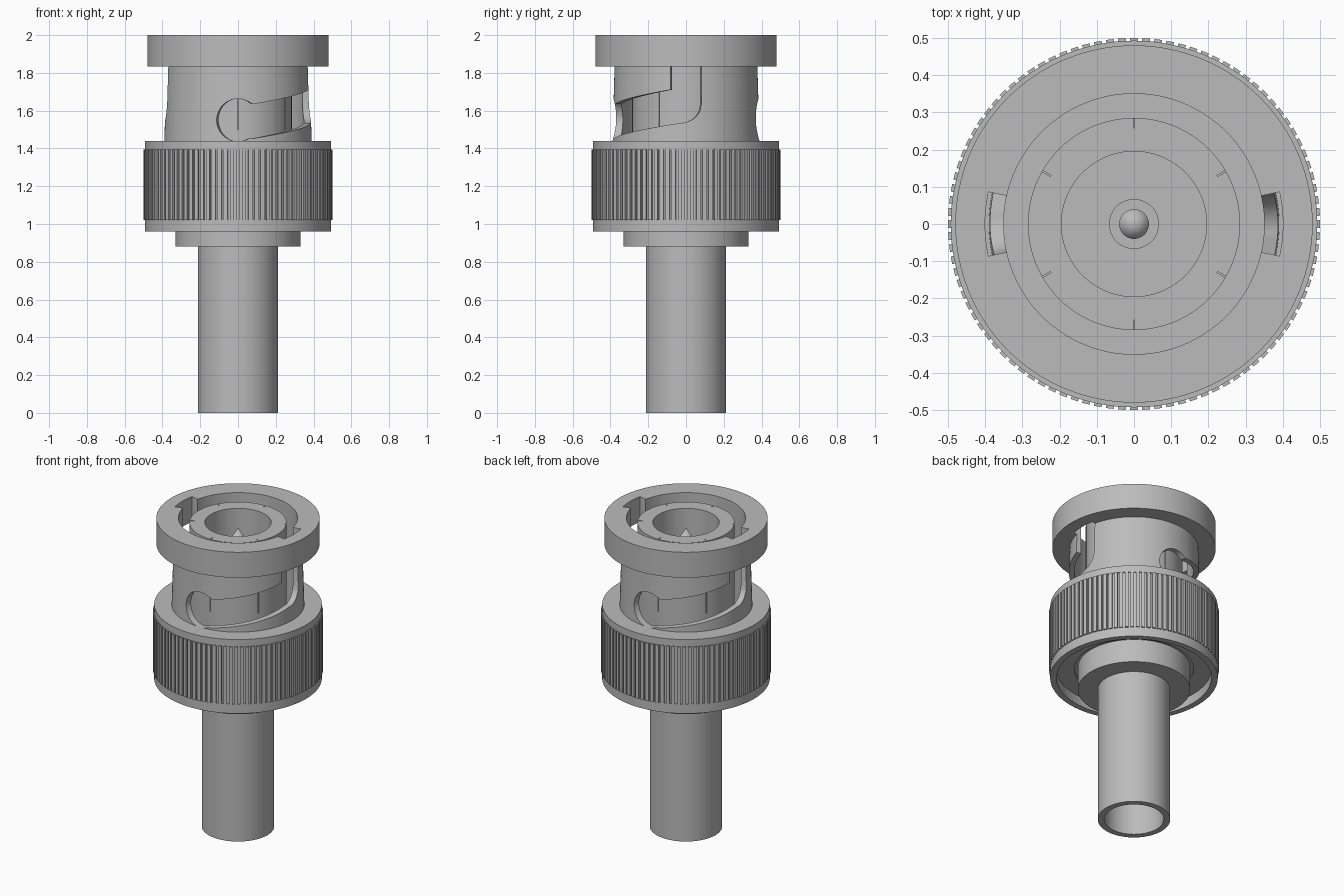
import bpy, bmesh
from math import sin, cos, pi, radians, sqrt, asin

if "Cube" in bpy.data.objects:
    bpy.data.objects.remove(bpy.data.objects["Cube"])

metal = bpy.data.materials.new("grey_metal")
metal.use_nodes = True
GREY = (0.5, 0.5, 0.5, 1)
metal.diffuse_color = GREY
metal.node_tree.nodes["Principled BSDF"].inputs["Base Color"].default_value = GREY


def finish(name, bm):
    bmesh.ops.recalc_face_normals(bm, faces=bm.faces)
    mesh = bpy.data.meshes.new(name)
    bm.to_mesh(mesh)
    bm.free()
    mesh.materials.append(metal)
    ob = bpy.data.objects.new(name, mesh)
    bpy.context.collection.objects.link(ob)
    return ob


def revolve(name, profile, steps=128):
    """Spin a closed (radius, height) outline around z."""
    bm = bmesh.new()
    verts = [bm.verts.new((r, 0, z)) for r, z in profile]
    edges = [bm.edges.new((a, b)) for a, b in zip(verts, verts[1:] + verts[:1])
             if a.co.x + b.co.x > 0]
    bmesh.ops.spin(bm, geom=verts + edges, axis=(0, 0, 1), cent=(0, 0, 0),
                   angle=2 * pi, steps=steps, use_duplicate=False)
    bmesh.ops.remove_doubles(bm, verts=bm.verts, dist=1e-5)
    return finish(name, bm)


def add_strip(bm, columns, r_in, r_out):
    """Curved block from columns of (angle, low z, high z)."""
    rings = []
    for a, lo, hi in columns:
        rings.append([bm.verts.new((r * cos(a), r * sin(a), z))
                      for r, z in ((r_in, lo), (r_out, lo), (r_out, hi), (r_in, hi))])
    for p, q in zip(rings, rings[1:]):
        for i in range(4):
            j = (i + 1) % 4
            bm.faces.new((p[i], p[j], q[j], q[i]))
    bm.faces.new(rings[0])
    bm.faces.new(rings[-1])


def cut(target, cutter):
    cutter.hide_render = True
    mod = target.modifiers.new("cut", "BOOLEAN")
    mod.operation = "DIFFERENCE"
    mod.solver = "EXACT"
    mod.object = cutter
    bpy.context.view_layer.objects.active = target
    bpy.ops.object.modifier_apply(modifier=mod.name)
    bpy.data.objects.remove(cutter)


# Coupling shell: top flange, barrel, grip body with recess underneath
shell = revolve("coupling_shell", [
    (.35, 2), (.48, 2), (.48, 1.835), (.378, 1.835), (.39, 1.44), (.4925, 1.44),
    (.4925, 1.395), (.486, 1.395), (.486, 1.02), (.4925, 1.02), (.4925, .96),
    (.455, .96), (.455, 1.02), (.35, 1.02)])

# Bayonet slots: round hole, rising ramp, then an upright entry channel
HOLE_R, HOLE_Z, WALL_R = .113, 1.55, .385
HALF = asin(.083 / WALL_R)


def ramp_column(turn):
    """Slot limits at an angle measured from the hole centre."""
    x = WALL_R * sin(turn)
    low, high = 1.44 + .1 * turn / (pi / 2), 1.62 + .105 * turn / (pi / 2)
    h = sqrt(max(HOLE_R ** 2 - x * x, 0)) if turn < 1 else 0
    if turn < asin(HOLE_R / WALL_R):
        if turn <= .15:
            low = high = HOLE_Z
        low, high = min(low, HOLE_Z - h), max(high, HOLE_Z + h)
    return low, high


def channel_low(a):
    """Channel floor with a rounded far corner."""
    t = max(0, min(1, (a + .08) / (HALF + .08)))
    return 1.535 + .105 * (1 - sqrt(1 - t * t))


edge = asin(HOLE_R / WALL_R)
turns = [-edge * cos(pi * i / 24) * .999 for i in range(24)]
turns += [edge + (pi / 2 - .05 - edge) * i / 24 for i in range(25)]
for half_turn in (0, pi):
    bm = bmesh.new()
    add_strip(bm, [(half_turn - pi / 2 + t, *ramp_column(t)) for t in turns], .31, .45)
    cut(shell, finish("ramp_cutter", bm))
    bm = bmesh.new()
    angles = [HALF * (i / 10 - 1) for i in range(21)]
    add_strip(bm, [(half_turn + a, channel_low(a), 2.1) for a in angles], .31, .4)
    cut(shell, finish("channel_cutter", bm))

# Knurled grip ribs
bm = bmesh.new()
RIBS = 96
for i in range(RIBS):
    a, w = 2 * pi * i / RIBS, .32 * 2 * pi / RIBS
    add_strip(bm, [(a - w, 1.02, 1.395), (a + w, 1.02, 1.395)], .48, .5)
finish("grip_ribs", bm)

# Core: hollow cable tube, collar, floor and inner contact sleeve
core = revolve("core_body", [
    (0, .9), (.175, .9), (.175, 0), (.213, 0), (.213, .88), (.33, .88),
    (.33, 1.03), (.36, 1.03), (.36, 1.3), (.285, 1.3), (.285, 1.97),
    (.195, 1.97), (.195, 1.5), (0, 1.5)])

# Six fine slits in the sleeve rim
bm = bmesh.new()
for i in range(6):
    a = radians(30 + 60 * i)
    add_strip(bm, [(a - .007, 1.5, 2.1), (a + .007, 1.5, 2.1)], .258, .3)
cut(core, finish("slit_cutter", bm))

# Pointed centre pin on its base
revolve("centre_pin", [(0, 1.48), (.067, 1.48), (.067, 1.6), (.04, 1.6),
                       (.04, 1.87), (0, 1.935)], 48)

# Smooth round walls, crisp edges
for ob in bpy.context.scene.objects:
    ob.select_set(ob.type == "MESH")
bpy.context.view_layer.objects.active = shell
bpy.ops.object.shade_smooth_by_angle(angle=radians(30))
